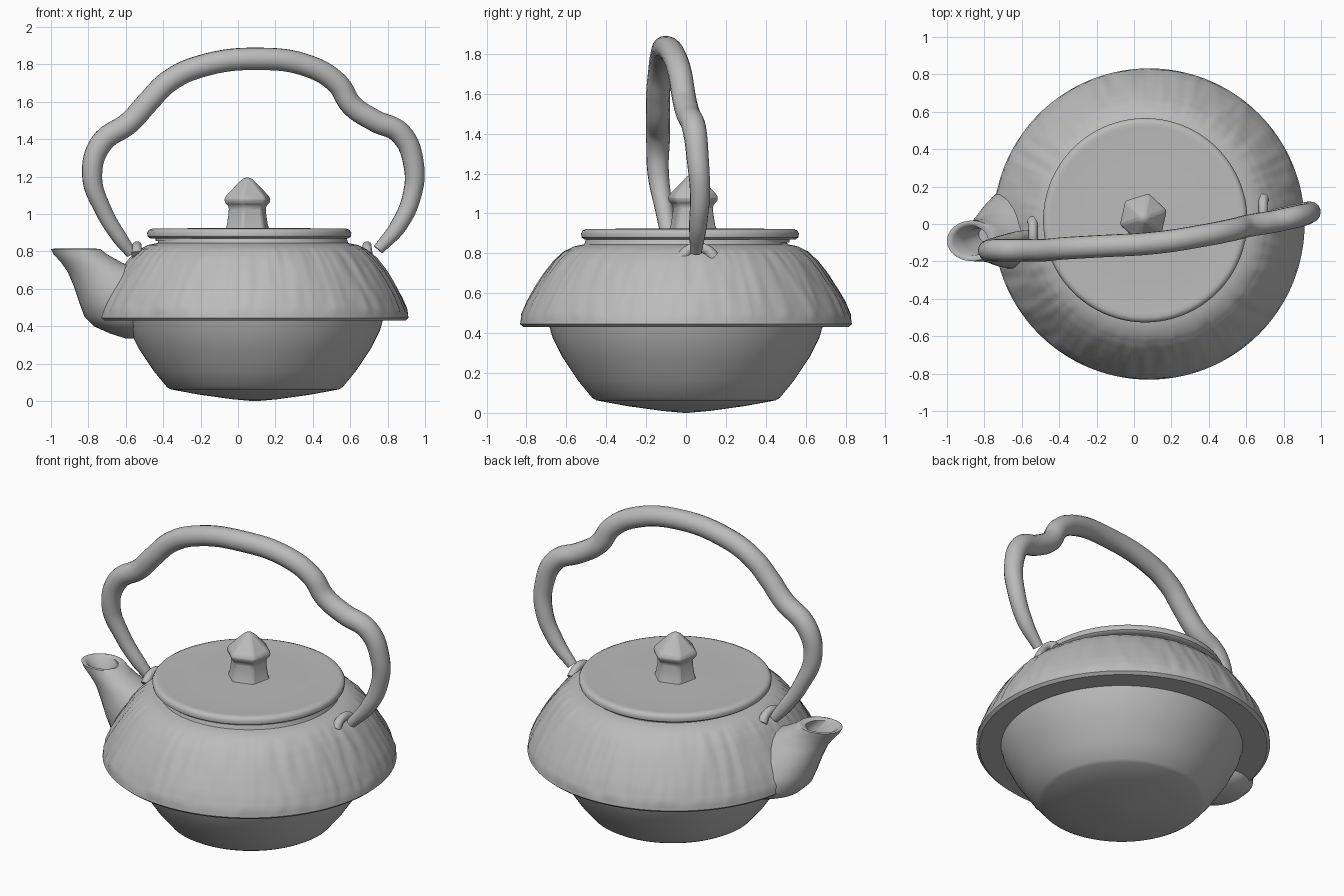
import bpy, bmesh, math
from mathutils import Vector, noise

cube = bpy.data.objects.get("Cube")
if cube:
    bpy.data.objects.remove(cube, do_unlink=True)

iron = bpy.data.materials.new("grey_iron")
iron.use_nodes = True
grey = (0.5, 0.5, 0.5, 1)
iron.diffuse_color = grey
iron.node_tree.nodes["Principled BSDF"].inputs["Base Color"].default_value = grey


def finish(obj, angle=40):
    """Give an object its material and smooth shading."""
    if not obj.data.materials:
        obj.data.materials.append(iron)
    bpy.ops.object.select_all(action="DESELECT")
    obj.select_set(True)
    bpy.context.view_layer.objects.active = obj
    bpy.ops.object.shade_smooth_by_angle(angle=math.radians(angle))
    return obj


def loft(name, rings, angle=40):
    """Skin a list of equal rings of points and cap both ends."""
    bm = bmesh.new()
    loops = [[bm.verts.new(p) for p in ring] for ring in rings]
    for low, high in zip(loops, loops[1:]):
        for i in range(len(low)):
            j = (i + 1) % len(low)
            bm.faces.new((low[i], low[j], high[j], high[i]))
    bm.faces.new(loops[0][::-1])
    bm.faces.new(loops[-1])
    bmesh.ops.recalc_face_normals(bm, faces=bm.faces)
    mesh = bpy.data.meshes.new(name)
    bm.to_mesh(mesh)
    bm.free()
    obj = bpy.data.objects.new(name, mesh)
    bpy.context.collection.objects.link(obj)
    return finish(obj, angle)


def ellipse(center, rx, ry, sides, turn=0.0):
    x, y, z = center
    steps = [turn + math.tau * i / sides for i in range(sides)]
    return [Vector((x + rx * math.cos(a), y + ry * math.sin(a), z)) for a in steps]


def lathe(name, center, profile, sides=128, angle=40, turn=0.0):
    x, y = center
    return loft(name, [ellipse((x, y, z), r, r, sides, turn) for r, z in profile], angle)


def refine(profile, step):
    """Subdivide a profile so that it can carry surface relief."""
    fine = [profile[0]]
    for a, b in zip(profile, profile[1:]):
        a, b = Vector(a), Vector(b)
        count = max(1, round((b - a).length / step))
        fine += [tuple(a.lerp(b, k / count)) for k in range(1, count + 1)]
    return fine


# Lower bowl with its shallow domed base
lathe("lower_bowl", (0.09, 0), [
    (0.01, 0), (0.12, 0.01), (0.3, 0.035), (0.45, 0.063), (0.47, 0.075),
    (0.54, 0.16), (0.62, 0.28), (0.67, 0.38), (0.69, 0.45)])

# Shoulder shell with streaked cast relief
shoulder = lathe("shoulder", (0.08, 0), refine([
    (0.66, 0.43), (0.815, 0.43), (0.832, 0.445), (0.825, 0.49), (0.795, 0.56),
    (0.755, 0.63), (0.71, 0.7), (0.66, 0.765), (0.61, 0.81), (0.56, 0.835),
    (0.51, 0.845), (0.5, 0.875)], 0.025), 240)
for v in shoulder.data.vertices:
    if 0.48 < v.co.z < 0.82:
        out = Vector((v.co.x - 0.08, v.co.y, 0)).normalized()
        streak = noise.noise(Vector((out.x * 18, out.y * 18, v.co.z * 5)))
        v.co += out * streak * 0.009

# Lid with a rounded rim and a thin raised edge
lathe("lid", (0.06, 0.02), [
    (0.5, 0.855), (0.5, 0.87), (0.53, 0.87), (0.543, 0.88), (0.546, 0.9),
    (0.537, 0.915), (0.52, 0.922), (0.5, 0.92), (0.3, 0.925), (0.01, 0.925)])

# Faceted knob with a flared stem and a peaked cap
knob = lathe("lid_knob", (0.05, 0.035), [
    (0.13, 0.91), (0.118, 0.94), (0.108, 1.0), (0.106, 1.04), (0.132, 1.065),
    (0.13, 1.09), (0.095, 1.125), (0.045, 1.175), (0.02, 1.195)], 6, 30, 0.3)
bevel = knob.modifiers.new("soft_edges", "BEVEL")
bevel.width = 0.012
bevel.segments = 2

# Spout: rows of height, outer x, inner x and half width, then the hollow mouth
spout_rows = [
    (0.335, -0.6, -0.5, 0.05), (0.36, -0.68, -0.45, 0.13),
    (0.4, -0.77, -0.42, 0.19), (0.45, -0.82, -0.4, 0.22),
    (0.53, -0.85, -0.4, 0.21), (0.62, -0.88, -0.42, 0.18),
    (0.69, -0.91, -0.5, 0.14), (0.74, -0.945, -0.62, 0.115),
    (0.785, -0.985, -0.7, 0.11), (0.812, -1.0, -0.735, 0.108),
    (0.815, -0.985, -0.755, 0.095), (0.805, -0.965, -0.78, 0.08),
    (0.74, -0.91, -0.73, 0.065), (0.62, -0.83, -0.69, 0.05)]
rings = []
for z, outer, inner, half in spout_rows:
    mid = (outer + inner) / 2
    drift = -0.09 * min(1, max(0, (z - 0.4) / 0.35))
    rings.append(ellipse((mid, drift, z), (inner - outer) / 2, half, 40))
loft("spout", rings, 50)


def tube(name, points):
    """Smooth tapered tube through x, y, z, radius points in hundredths."""
    curve = bpy.data.curves.new(name, "CURVE")
    curve.dimensions = "3D"
    curve.bevel_depth = 1
    curve.bevel_resolution = 6
    curve.resolution_u = 8
    curve.use_fill_caps = True
    spline = curve.splines.new("BEZIER")
    spline.bezier_points.add(len(points) - 1)
    for knot, (x, y, z, r) in zip(spline.bezier_points, points):
        knot.co = Vector((x, y, z)) / 100
        knot.radius = r / 100
        knot.handle_left_type = knot.handle_right_type = "AUTO"
    obj = bpy.data.objects.new(name, curve)
    bpy.context.collection.objects.link(obj)
    bpy.ops.object.select_all(action="DESELECT")
    obj.select_set(True)
    bpy.context.view_layer.objects.active = obj
    bpy.ops.object.convert(target="MESH")
    return finish(bpy.context.view_layer.objects.active, 50)


# Branch-like arched handle, slightly twisted across the body
tube("handle", [
    (-57, -6, 79, 3), (-63, -8, 87, 4), (-72, -11, 102, 4.5),
    (-78, -14, 121, 5.4), (-73, -14, 138, 6), (-58, -14, 149, 6),
    (-48, -14, 160, 6), (-37, -13, 171, 6), (-20, -12, 179, 6),
    (12, -10, 183, 6), (38, -6, 179, 6), (53, -3, 170, 6),
    (61, -1, 158, 6), (73, 1, 150, 6), (87, 4, 143, 6),
    (94, 6, 126, 5.5), (93, 7, 110, 5), (86, 6, 94, 4.5), (75, 5, 81, 3)])

# Lug loops that hold the two handle ends
for side, x, y in (("left", 69, 6), ("right", -54, -6)):
    tube(side + "_handle_lug", [
        (x, y - 8, 78, 3), (x, y - 4, 82, 2.5), (x, y + 4, 82, 2.5), (x, y + 8, 78, 3)])
